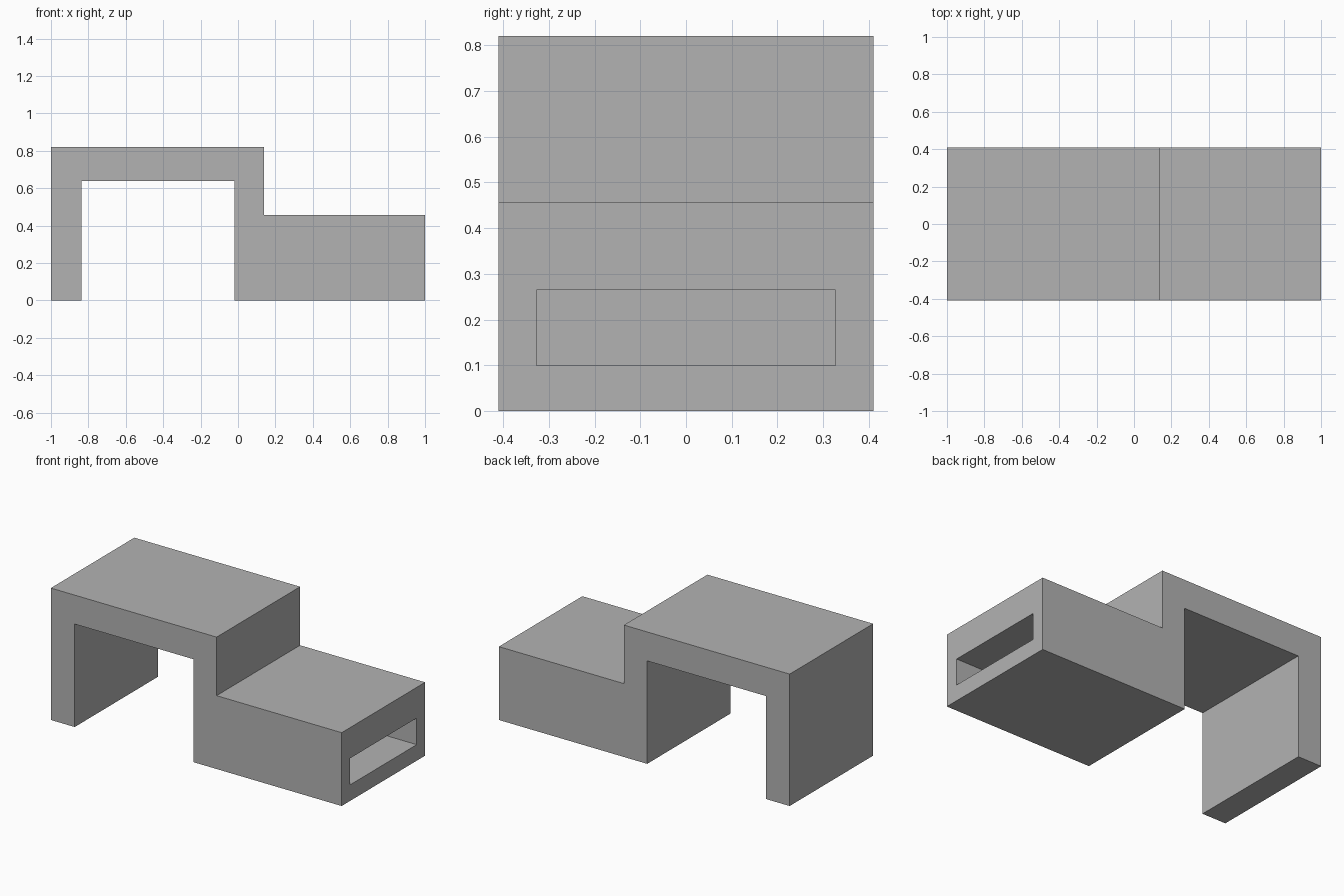
import bpy
import bmesh

default = bpy.data.objects.get("Cube")
if default:
    bpy.data.objects.remove(default, do_unlink=True)

grey = bpy.data.materials.new("plain grey")
grey.use_nodes = True
colour = (0.45, 0.45, 0.45, 1)
grey.diffuse_color = colour
grey.node_tree.nodes["Principled BSDF"].inputs["Base Color"].default_value = colour

HALF_DEPTH = 0.41


def extruded(name, profile, half_depth):
    """Extrude an x-z outline symmetrically along y."""
    mesh = bpy.data.meshes.new(name)
    bm = bmesh.new()
    face = bm.faces.new([bm.verts.new((x, -half_depth, z)) for x, z in profile])
    result = bmesh.ops.extrude_face_region(bm, geom=[face])
    moved = [v for v in result["geom"] if isinstance(v, bmesh.types.BMVert)]
    bmesh.ops.translate(bm, verts=moved, vec=(0, 2 * half_depth, 0))
    bmesh.ops.recalc_face_normals(bm, faces=bm.faces)
    bm.to_mesh(mesh)
    bm.free()
    mesh.materials.append(grey)
    obj = bpy.data.objects.new(name, mesh)
    bpy.context.collection.objects.link(obj)
    return obj


# Raised bridge, its end leg and the lower block in one outline
body = extruded("stepped_bench_body", [
    (-1, 0), (-0.836, 0), (-0.836, 0.64), (-0.02, 0.64), (-0.02, 0), (1, 0),
    (1, 0.456), (0.14, 0.456), (0.14, 0.82), (-1, 0.82)], HALF_DEPTH)

# Blind slot in the end of the lower block
cutter = extruded("slot_cutter", [
    (0.14, 0.1), (1.1, 0.1), (1.1, 0.265), (0.14, 0.265)], 0.327)
cutter.hide_render = True
cutter.hide_viewport = True

slot = body.modifiers.new("slot", "BOOLEAN")
slot.operation = "DIFFERENCE"
slot.solver = "EXACT"
slot.object = cutter
